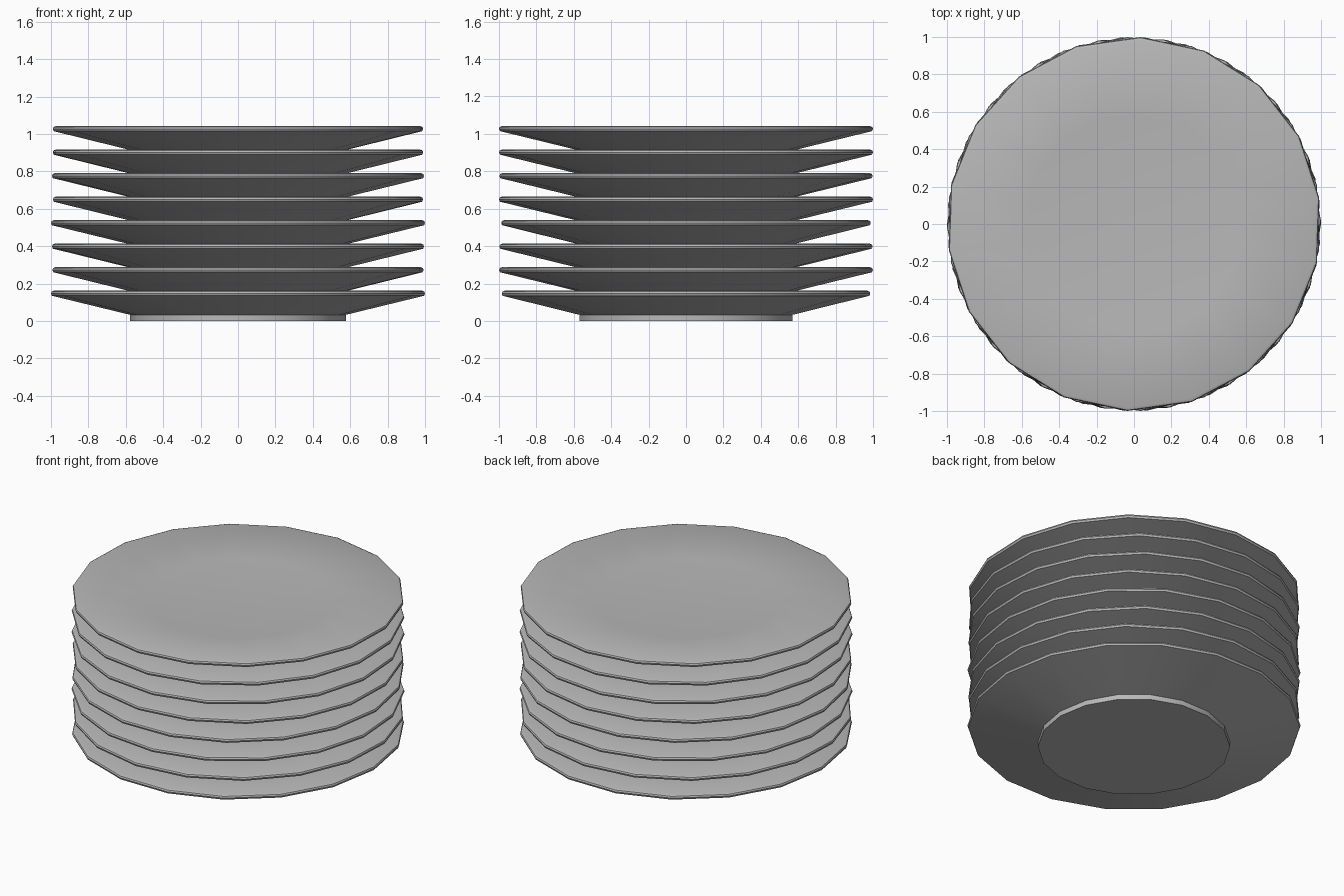
import bpy, bmesh
from math import cos, sin, radians

cube = bpy.data.objects.get("Cube")
if cube:
    bpy.data.objects.remove(cube, do_unlink=True)

SIDES = 18
SPACING = 0.1257
TURNS = [0, 7, 14, 1, 8, 14, 12, 8]  # twist of each plate, bottom to top

# radius and height, from foot to well
PROFILE = [(0.577, 0.0), (0.577, 0.033), (0.975, 0.13), (0.995, 0.135),
           (1.0, 0.147), (0.996, 0.157), (0.982, 0.163), (0.577, 0.13)]

grey = bpy.data.materials.new("plate grey")
grey.use_nodes = True
colour = (0.48, 0.48, 0.48, 1)
grey.diffuse_color = colour
grey.node_tree.nodes["Principled BSDF"].inputs["Base Color"].default_value = colour


def make_plate(name, height, turn):
    bm = bmesh.new()
    rings = []
    for radius, z in PROFILE:
        angles = [radians(turn + 360 * i / SIDES) for i in range(SIDES)]
        rings.append([bm.verts.new((radius * cos(a), radius * sin(a), z)) for a in angles])
    # wall of the plate
    for low, high in zip(rings, rings[1:]):
        for i in range(SIDES):
            j = (i + 1) % SIDES
            bm.faces.new((low[i], low[j], high[j], high[i]))
    # foot underside and flat well
    bm.faces.new(rings[0][::-1])
    bm.faces.new(rings[-1])
    mesh = bpy.data.meshes.new(name)
    bm.to_mesh(mesh)
    bm.free()
    mesh.materials.append(grey)
    plate = bpy.data.objects.new(name, mesh)
    plate.location.z = height
    bpy.context.collection.objects.link(plate)
    return plate


# stack of plates
bpy.ops.object.select_all(action='DESELECT')
for n, turn in enumerate(TURNS):
    plate = make_plate(f"plate_{n + 1}", n * SPACING, turn)
    plate.select_set(True)
    bpy.context.view_layer.objects.active = plate
bpy.ops.object.shade_smooth_by_angle(angle=radians(32))
